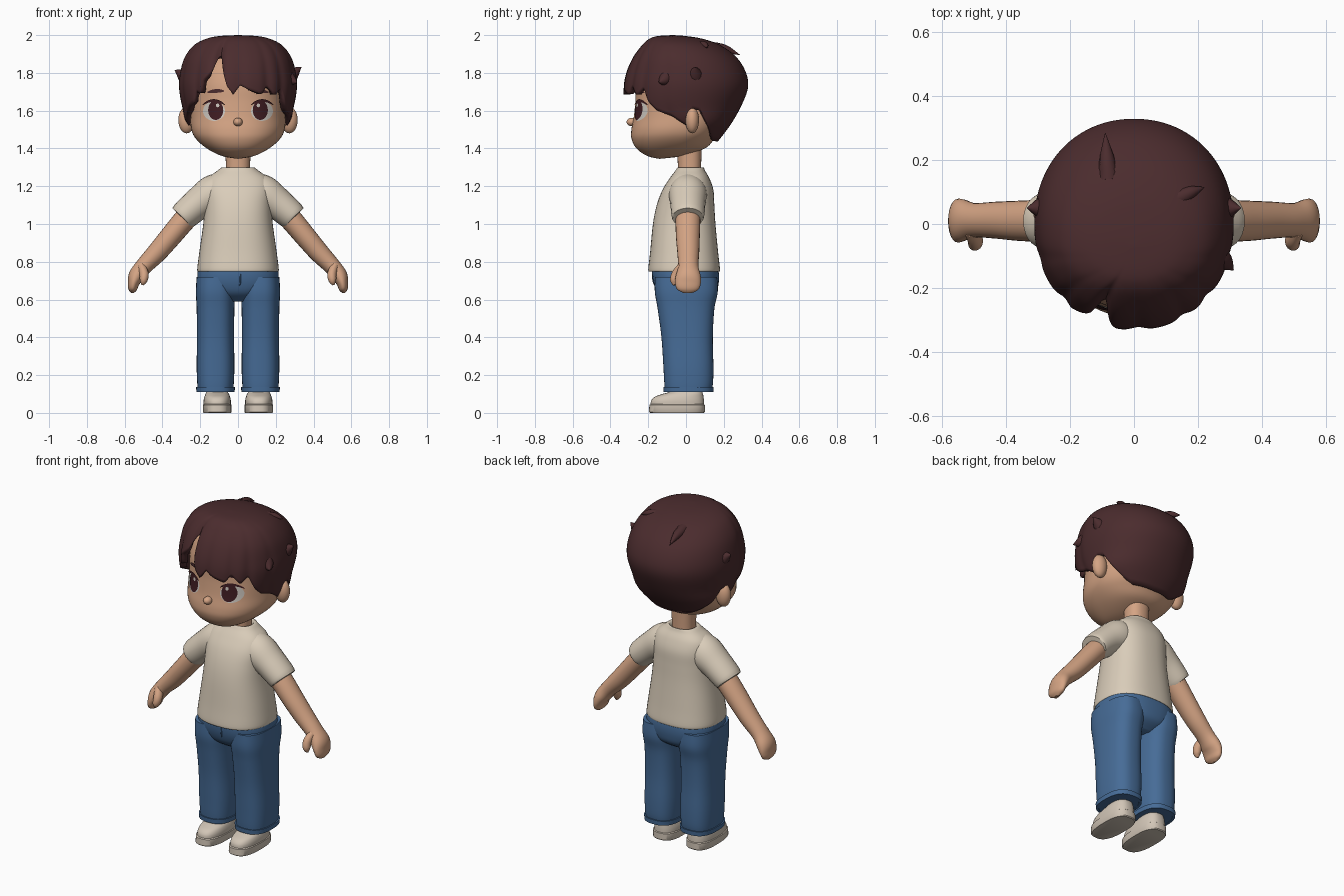
import bpy, bmesh, math
from mathutils import Vector


def material(name, rgb):
    m = bpy.data.materials.new(name)
    m.diffuse_color = (*rgb, 1)
    return m


SKIN = material("skin", (0.66, 0.37, 0.23))
HAIR = material("dark hair", (0.070, 0.025, 0.027))
SHIRT = material("cream cloth", (0.70, 0.61, 0.49))
DENIM = material("blue denim", (0.062, 0.15, 0.31))
SHOE = material("shoe beige", (0.64, 0.56, 0.47))
WHITE = material("eye white", (0.62, 0.58, 0.53))
IRIS = material("dark iris", (0.050, 0.012, 0.016))


def finish(name, bm, mat, mirror=False):
    bmesh.ops.remove_doubles(bm, verts=bm.verts, dist=1e-5)
    bmesh.ops.recalc_face_normals(bm, faces=bm.faces)
    me = bpy.data.meshes.new(name)
    bm.to_mesh(me)
    bm.free()
    me.materials.append(mat)
    ob = bpy.data.objects.new(name, me)
    bpy.context.collection.objects.link(ob)
    if mirror:
        ob.modifiers.new("Mirror", "MIRROR").use_mirror_merge = False
    return ob


def skin_rings(rings, caps=(True, True)):
    """Bridge closed rings of points into a surface."""
    bm = bmesh.new()
    vs = [[bm.verts.new(p) for p in r] for r in rings]
    n = len(vs[0])
    for a, b in zip(vs, vs[1:]):
        for i in range(n):
            bm.faces.new((a[i], a[(i + 1) % n], b[(i + 1) % n], b[i]))
    for ring, cap in zip((vs[0], vs[-1]), caps):
        if cap:
            bm.faces.new(ring)
    return bm


def row(table, u):
    """Smooth (Catmull-Rom) interpolation of table rows."""
    i = max(0, min(int(u), len(table) - 2))
    f = u - i
    p0, p1, p2, p3 = (table[max(0, min(k, len(table) - 1))] for k in range(i - 1, i + 3))
    return [b + 0.5 * f * (c - a + f * (2 * a - 5 * b + 4 * c - d + f * (3 * (b - c) + d - a)))
            for a, b, c, d in zip(p0, p1, p2, p3)]


def u_at_z(table, z):
    lo, hi = 0.0, len(table) - 1.0
    for _ in range(30):
        mid = (lo + hi) / 2
        lo, hi = (mid, hi) if row(table, mid)[0] > z else (lo, mid)
    return lo


def section(r, a, p=2.0, cx=0.0, k=1.0):
    """Point on a cross-section row (z, half width, y centre, y front, y back); a = 0 faces front."""
    z, hx, yc, yf, yb = r
    s, c = math.sin(a), math.cos(a)
    x = cx + k * hx * math.copysign(abs(s) ** (2 / p), s)
    e = k * abs(c) ** (2 / p)
    return (x, yc - (yc - yf) * e if c > 0 else yc + (yb - yc) * e, z)


def loft(name, table, mat, p=2.3, n=48, sub=5, cx=0.0, mirror=False, smooth=True):
    count = (len(table) - 1) * sub
    rows = [row(table, i / sub) for i in range(count + 1)] if smooth else table
    rings = [[section(r, 2 * math.pi * j / n, p, cx) for j in range(n)] for r in rows]
    caps = (table[0][1] > 0.005, table[-1][1] > 0.005)
    return finish(name, skin_rings(rings, caps), mat, mirror)


def tube(name, table, mat, n=24, sub=5, mirror=True):
    """Swept tube; rows are (x, y, z, in-plane radius, radius along y)."""
    rows = [row(table, i / sub) for i in range((len(table) - 1) * sub + 1)]
    rings = []
    for i, r in enumerate(rows):
        d = Vector(rows[min(i + 1, len(rows) - 1)][:3]) - Vector(rows[max(i - 1, 0)][:3])
        d.normalize()
        nrm = d.cross(Vector((0, 1, 0))).normalized()
        side = nrm.cross(d)
        rings.append([Vector(r[:3]) + nrm * r[3] * math.cos(t) + side * r[4] * math.sin(t)
                      for t in (2 * math.pi * j / n for j in range(n))])
    return finish(name, skin_rings(rings), mat, mirror)


def ball(name, c, r, mat, mirror=False):
    bm = bmesh.new()
    bmesh.ops.create_uvsphere(bm, u_segments=24, v_segments=16, radius=1)
    for v in bm.verts:
        v.co = Vector([c[i] + v.co[i] * r[i] for i in range(3)])
    return finish(name, bm, mat, mirror)


# Head, neck, nose and ears
HEAD = [(1.95, 0, -.02, -.02, -.02), (1.92, .12, -.02, -.14, .1), (1.85, .205, 0, -.225, .19),
        (1.75, .243, 0, -.262, .24), (1.65, .25, 0, -.268, .25), (1.57, .252, 0, -.276, .22),
        (1.5, .247, -.02, -.289, .185), (1.45, .222, -.04, -.288, .15), (1.4, .165, -.07, -.262, .1),
        (1.36, .085, -.12, -.205, -.02), (1.345, 0, -.14, -.14, -.14)]
HP = 2.25
loft("head", HEAD, SKIN, p=HP, n=64, sub=6)
loft("neck", [(1.2, .066, .02, -.045, .08), (1.3, .064, .02, -.043, .08), (1.46, .07, .02, -.05, .085)], SKIN, n=32)
ball("nose", (0, -.286, 1.54), (.024, .029, .022), SKIN)
ball("ear", (.272, .033, 1.55), (.044, .036, .07), SKIN, True)


# Painted face details: thin plates laid on the face surface
def patch(name, cx, cz, rx, rz, off, mat, tilt=0.0, bow=0.0):
    rings = []
    for k in (1, .75, .5, .25, .01):
        ring = []
        for j in range(32):
            t = 2 * math.pi * j / 32
            px, pz = k * rx * math.cos(t), k * rz * math.sin(t)
            pz += bow * (1 - (px / rx) ** 2) + px * tilt
            x, z = cx + px, cz + pz
            _, hx, yc, yf, _ = row(HEAD, u_at_z(HEAD, z))
            e = (1 - abs(x / hx) ** HP) ** (1 / HP)
            ring.append((x, yc - (yc - yf) * e - off, z))
        rings.append(ring)
    return finish(name, skin_rings(rings, (False, True)), mat, True)


patch("eye_white", .127, 1.598, .058, .052, .003, WHITE)
patch("iris", .118, 1.603, .040, .052, .006, IRIS)
patch("eye_glint", .108, 1.628, .009, .010, .008, WHITE)
patch("upper_lash", .128, 1.630, .060, .007, .0085, IRIS, bow=.024)
patch("eyebrow", .118, 1.70, .045, .010, .005, HAIR, tilt=-.08, bow=.004)

# Hair: a shell that ends at a jagged hairline given as (degrees from front, z)
HSHAPE = [(2.0, 0, -.07, -.07, -.07), (1.995, .10, -.07, -.15, .0), (1.98, .17, -.06, -.195, .09),
          (1.945, .235, -.04, -.235, .185), (1.88, .283, -.02, -.283, .27), (1.8, .306, 0, -.318, .318),
          (1.72, .312, 0, -.332, .328), (1.62, .295, 0, -.325, .29), (1.52, .262, .04, -.28, .232),
          (1.42, .13, .09, -.2, .155)]
LINE = [(-180, 1.435), (-130, 1.44), (-120, 1.46), (-111, 1.53), (-104, 1.60), (-95, 1.61), (-91, 1.55),
        (-86, 1.51), (-75, 1.57), (-60, 1.62), (-50, 1.645), (-46, 1.70), (-41, 1.69), (-36, 1.76),
        (-26, 1.81), (-21, 1.90), (-18, 1.87), (-10, 1.73), (-4, 1.685), (2, 1.735), (10, 1.71),
        (23, 1.685), (29, 1.73), (39, 1.68), (47, 1.72), (55, 1.64), (62, 1.60), (75, 1.57), (86, 1.51),
        (91, 1.55), (95, 1.61), (104, 1.60), (111, 1.53), (120, 1.46), (130, 1.44), (180, 1.435)]
GROOVES = [(-20, .11), (2, .025), (29, .03), (47, .03), (-45, .035), (-72, .02), (72, .02)]


def hairline(deg):
    for (a, za), (b, zb) in zip(LINE, LINE[1:]):
        if a <= deg <= b:
            return za + (zb - za) * (deg - a) / (b - a)


N, M = 180, 36
ends = [u_at_z(HSHAPE, hairline(-180 + 360 * j / N)) for j in range(N)]
rings = []
for i in range(M + 1):
    ring = []
    for j in range(N):
        deg, t = -180 + 360 * j / N, i / M
        k = 1 - sum(d * math.exp(-((deg - g) / 5) ** 2) for g, d in GROOVES) * t ** 1.2
        ring.append(section(row(HSHAPE, ends[j] * t), math.radians(deg), 2.1, k=k))
    rings.append(ring)
hair = finish("hair", skin_rings(rings, (False, False)), HAIR)
mod = hair.modifiers.new("Thickness", "SOLIDIFY")
mod.thickness, mod.offset = .035, -1

# Loose hair tufts: base point, middle, tip, base radius
for k, (a, b, c, r) in enumerate([
        ((-.25, .05, 1.75), (-.295, .05, 1.79), (-.335, .05, 1.815), .05),
        ((.25, .05, 1.76), (.295, .05, 1.80), (.335, .05, 1.83), .05),
        ((.25, -.10, 1.78), (.285, -.12, 1.76), (.312, -.145, 1.75), .045),
        ((.14, .08, 1.94), (.18, .10, 1.945), (.22, .115, 1.935), .03),
        ((-.08, .14, 1.93), (-.085, .21, 1.925), (-.09, .285, 1.895), .035)]):
    tube(f"hair_tuft_{k + 1}", [(*a, r, r), (*b, r * .65, r * .65), (*c, .001, .001)], HAIR, n=12, mirror=False)

# T-shirt
loft("shirt_body", [(.79, .2, 0, -.185, .165), (.756, .206, 0, -.19, .17), (.757, .216, 0, -.2, .18),
                    (.85, .205, 0, -.19, .17), (1.0, .184, 0, -.175, .156), (1.1, .178, 0, -.155, .15),
                    (1.18, .178, 0, -.125, .145), (1.24, .16, .01, -.088, .125), (1.28, .112, .02, -.058, .102),
                    (1.3, .08, .02, -.042, .092), (1.27, .06, .02, -.03, .08)], SHIRT, p=2.4)
tube("shirt_sleeve", [(.05, .01, 1.195, .085, .08), (.13, .01, 1.16, .1, .1), (.21, .01, 1.108, .085, .093),
                      (.288, .01, 1.042, .076, .086), (.289, .01, 1.041, .064, .073),
                      (.27, .01, 1.057, .06, .068)], SHIRT)

# Arms and hands
tube("arm", [(.2, .01, 1.11, .06, .065), (.28, .01, 1.025, .06, .066), (.36, .01, .93, .057, .063),
             (.43, .012, .848, .053, .058), (.50, .012, .775, .045, .054), (.538, .012, .725, .042, .066),
             (.553, .01, .685, .030, .068), (.558, .01, .652, .022, .055), (.56, .01, .634, .006, .02)], SKIN)
tube("thumb", [(.51, -.02, .775, .022, .025), (.497, -.05, .735, .024, .026), (.50, -.062, .70, .020, .022),
               (.506, -.062, .677, .006, .007)], SKIN, n=16)

# Jeans
loft("jeans_hips", [(.59, .09, 0, -.09, .1), (.63, .16, 0, -.145, .155), (.68, .208, 0, -.17, .172),
                    (.74, .215, 0, -.18, .174), (.80, .2, 0, -.175, .16)], DENIM, p=2.5)
loft("jeans_leg", [(.112, .092, .012, -.11, .134), (.16, .097, .012, -.115, .143), (.25, .1, .01, -.12, .145),
                   (.4, .098, .008, -.13, .142), (.55, .1, .0, -.15, .15), (.64, .104, 0, -.165, .168),
                   (.72, .1, 0, -.165, .165)], DENIM, p=2.6, cx=.119, mirror=True)
loft("jeans_cuff", [(.135, .09, .012, -.105, .13), (.137, .103, .012, -.12, .147), (.11, .101, .012, -.118, .145),
                    (.11, .088, .012, -.105, .13), (.13, .085, .012, -.1, .125)],
     DENIM, p=2.6, cx=.119, mirror=True, smooth=False)
tube("jeans_fly", [(.012, -.172, .75, .006, .008), (.012, -.17, .70, .006, .008), (.006, -.155, .66, .005, .006)],
     DENIM, n=10, mirror=False)

# Shoes
loft("shoe_sole", [(0, .073, -.03, -.19, .095), (.005, .076, -.03, -.196, .1), (.042, .076, -.03, -.194, .1),
                   (.046, .07, -.03, -.188, .095)], SHOE, p=2.7, cx=.11, mirror=True, smooth=False)
loft("shoe_upper", [(.04, .072, -.03, -.188, .096), (.065, .072, -.03, -.184, .095), (.085, .068, -.02, -.165, .093),
                    (.1, .062, 0, -.125, .09), (.115, .055, .01, -.08, .085), (.15, .05, .01, -.06, .08)],
     SHOE, p=2.5, cx=.11, mirror=True)

# Smooth shading with sharp hems
for ob in bpy.context.collection.objects:
    ob.select_set(True)
    bpy.context.view_layer.objects.active = ob
bpy.ops.object.shade_smooth_by_angle(angle=math.radians(42))
